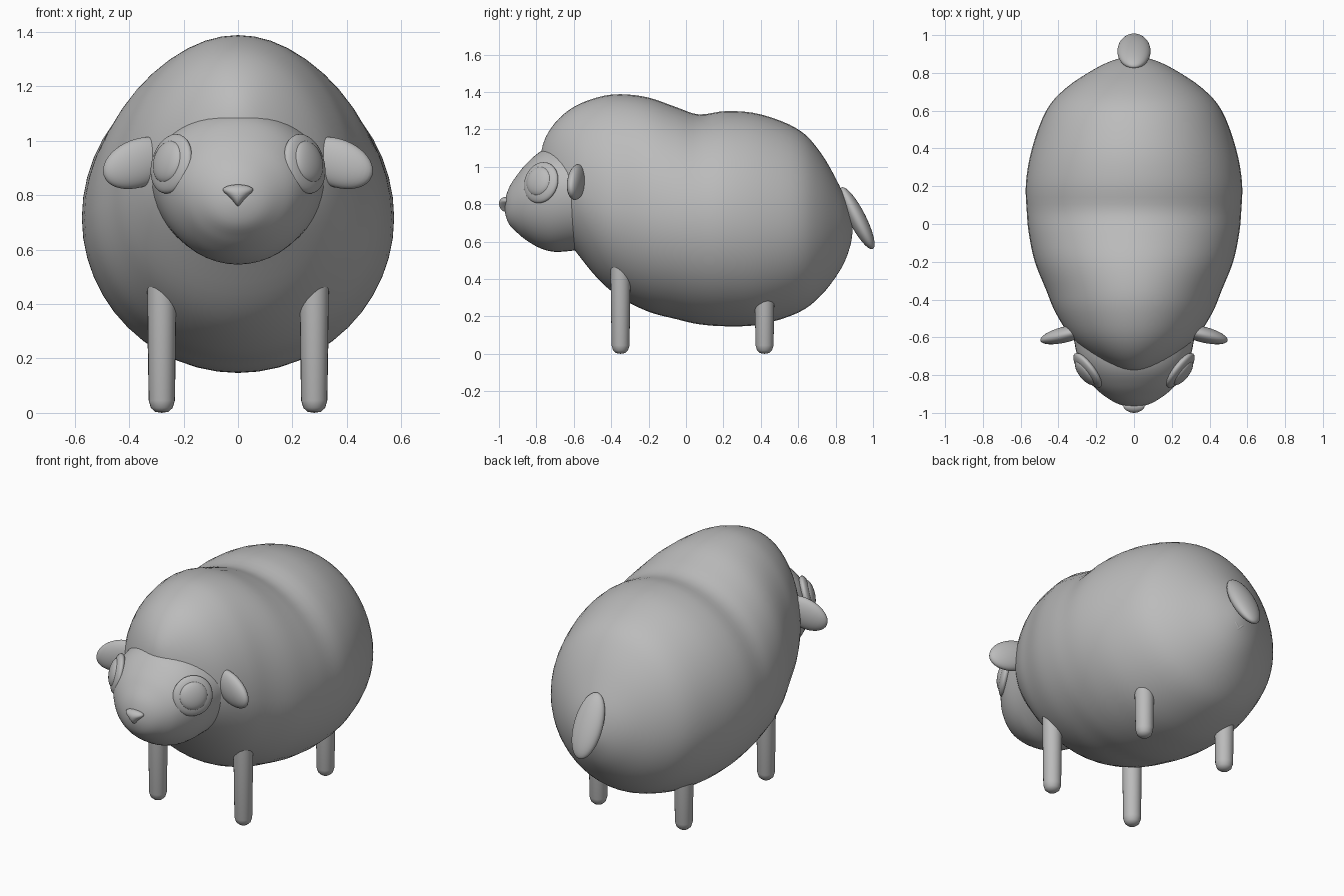
import bpy, bmesh, math
from mathutils import Matrix, Vector

if "Cube" in bpy.data.objects:
    bpy.data.objects.remove(bpy.data.objects["Cube"])

grey = bpy.data.materials.new("plain grey")
grey.diffuse_color = (0.5, 0.5, 0.5, 1)
grey.use_nodes = True
grey.node_tree.nodes["Principled BSDF"].inputs["Base Color"].default_value = grey.diffuse_color


def finish(name, bm, angle=50):
    bmesh.ops.recalc_face_normals(bm, faces=bm.faces)
    mesh = bpy.data.meshes.new(name)
    bm.to_mesh(mesh)
    bm.free()
    ob = bpy.data.objects.new(name, mesh)
    bpy.context.collection.objects.link(ob)
    mesh.materials.append(grey)
    bpy.ops.object.select_all(action='DESELECT')
    bpy.context.view_layer.objects.active = ob
    ob.select_set(True)
    bpy.ops.object.shade_smooth_by_angle(angle=math.radians(angle))
    return ob


def loft(name, stations, close_back=True, sides=48, steps=4):
    """Egg-shaped rings along y; station = (y, top, bottom, widest height, half width)."""
    def mirrored(s):
        return (s[0], s[2], s[1], s[3], -s[4])
    last = mirrored(stations[-2]) if close_back else stations[-1]
    p = [mirrored(stations[1])] + stations + [last]
    rows = []
    for i in range(1, len(p) - 2):
        for k in range(steps):
            t = k / steps
            rows.append([0.5 * (2 * b + (c - a) * t + (2*a - 5*b + 4*c - d) * t * t
                                + (3*b - a - 3*c + d) * t ** 3)
                         for a, b, c, d in zip(*p[i - 1:i + 3])])
    rows.append(stations[-1])
    bm = bmesh.new()
    rings = []
    for y, top, bottom, mid, w in rows:
        ring = []
        for j in range(sides):
            a = 2 * math.pi * j / sides
            s = math.sin(a)
            z = mid + s * ((top - mid) if s > 0 else (mid - bottom))
            ring.append(bm.verts.new((w * math.cos(a), y, z)))
        rings.append(ring)
    for r, q in zip(rings, rings[1:]):
        for j in range(sides):
            k = (j + 1) % sides
            bm.faces.new((r[j], r[k], q[k], q[j]))
    if not close_back:
        bm.faces.new(rings[-1])
    bmesh.ops.remove_doubles(bm, verts=bm.verts, dist=0.0005)
    return finish(name, bm)


def ellipsoid(name, centre, radii, rotation, shape=None):
    bm = bmesh.new()
    bmesh.ops.create_uvsphere(bm, u_segments=32, v_segments=20, radius=1)
    if shape:
        for v in bm.verts:
            shape(v.co)
    bm.transform(Matrix.Translation(centre) @ rotation.to_4x4() @ Matrix.Diagonal((*radii, 1)))
    return finish(name, bm)


def rot(angle, axis):
    return Matrix.Rotation(math.radians(angle), 3, axis)


# Woolly body with a dip in the back
loft("body", [
    (-0.78, 0.97, 0.97, 0.97, 0), (-0.765, 1.12, 0.83, 0.95, 0.09),
    (-0.70, 1.235, 0.69, 0.91, 0.215), (-0.60, 1.32, 0.56, 0.87, 0.33),
    (-0.47, 1.372, 0.40, 0.82, 0.415), (-0.35, 1.388, 0.30, 0.78, 0.465),
    (-0.20, 1.37, 0.225, 0.75, 0.525), (-0.05, 1.318, 0.185, 0.73, 0.557),
    (0.07, 1.28, 0.158, 0.72, 0.568), (0.22, 1.298, 0.147, 0.715, 0.572),
    (0.40, 1.28, 0.157, 0.70, 0.54), (0.60, 1.20, 0.22, 0.69, 0.465),
    (0.72, 1.075, 0.31, 0.68, 0.36), (0.82, 0.90, 0.44, 0.67, 0.21),
    (0.87, 0.775, 0.55, 0.66, 0.10), (0.89, 0.66, 0.66, 0.66, 0)])

# Head with a flat back tucked into the wool
loft("head", [
    (-0.97, 0.785, 0.785, 0.785, 0), (-0.95, 0.88, 0.70, 0.79, 0.09),
    (-0.90, 0.96, 0.645, 0.81, 0.17), (-0.85, 1.02, 0.605, 0.83, 0.222),
    (-0.78, 1.08, 0.565, 0.85, 0.268), (-0.70, 1.11, 0.545, 0.87, 0.30),
    (-0.59, 1.12, 0.553, 0.88, 0.322)], close_back=False)


# Nose, narrowing downward
def nose_shape(co):
    co.x *= 0.62 + 0.38 * math.sin(co.z * math.pi / 2)
    if co.z > 0:
        co.z *= 0.75


ellipsoid("nose", (0, -0.965, 0.805), (0.072, 0.035, 0.045), Matrix.Identity(3), nose_shape)

for side, label in ((1, "right"), (-1, "left")):
    # Eye discs, facing outward and forward
    normal = Vector((0.77 * side, -0.60, 0.22)).normalized()
    turn = normal.to_track_quat('Z', 'Y').to_matrix()
    ellipsoid(label + "_eye", (0.245 * side, -0.775, 0.915), (0.112, 0.112, 0.035), turn)
    ellipsoid(label + "_iris", Vector((0.25 * side, -0.781, 0.92)) + normal * 0.008,
              (0.08, 0.08, 0.033), turn)

    # Drooping ears
    ellipsoid(label + "_ear", (0.365 * side, -0.585, 0.918), (0.14, 0.042, 0.088),
              rot(-14 * side, 'Z') @ rot(20 * side, 'Y'))

    # Legs with rounded feet
    for y, top, part in ((-0.35, 0.55, "front_leg"), (0.42, 0.42, "rear_leg")):
        bm = bmesh.new()
        profile = [(0, 0), (0.024, 0.004), (0.040, 0.018), (0.048, 0.045), (0.055, top), (0, top)]
        vs = [bm.verts.new((r, 0, z)) for r, z in profile]
        es = [bm.edges.new(e) for e in zip(vs, vs[1:])]
        bmesh.ops.spin(bm, geom=vs + es, axis=(0, 0, 1), cent=(0, 0, 0),
                       angle=2 * math.pi, steps=24, use_merge=True)
        bmesh.ops.remove_doubles(bm, verts=bm.verts, dist=0.0005)
        bm.transform(Matrix.Translation((0.28 * side, y, 0)))
        finish(label + "_" + part, bm)

    # Small crossed marks under the tail
    ellipsoid(label + "_cross_stroke", (0, 0.865, 0.58), (0.055, 0.014, 0.012),
              rot(-18, 'X') @ rot(45 * side, 'Y'))

# Hanging tail
ellipsoid("tail", (0, 0.915, 0.725), (0.088, 0.046, 0.185), rot(27, 'X'))
